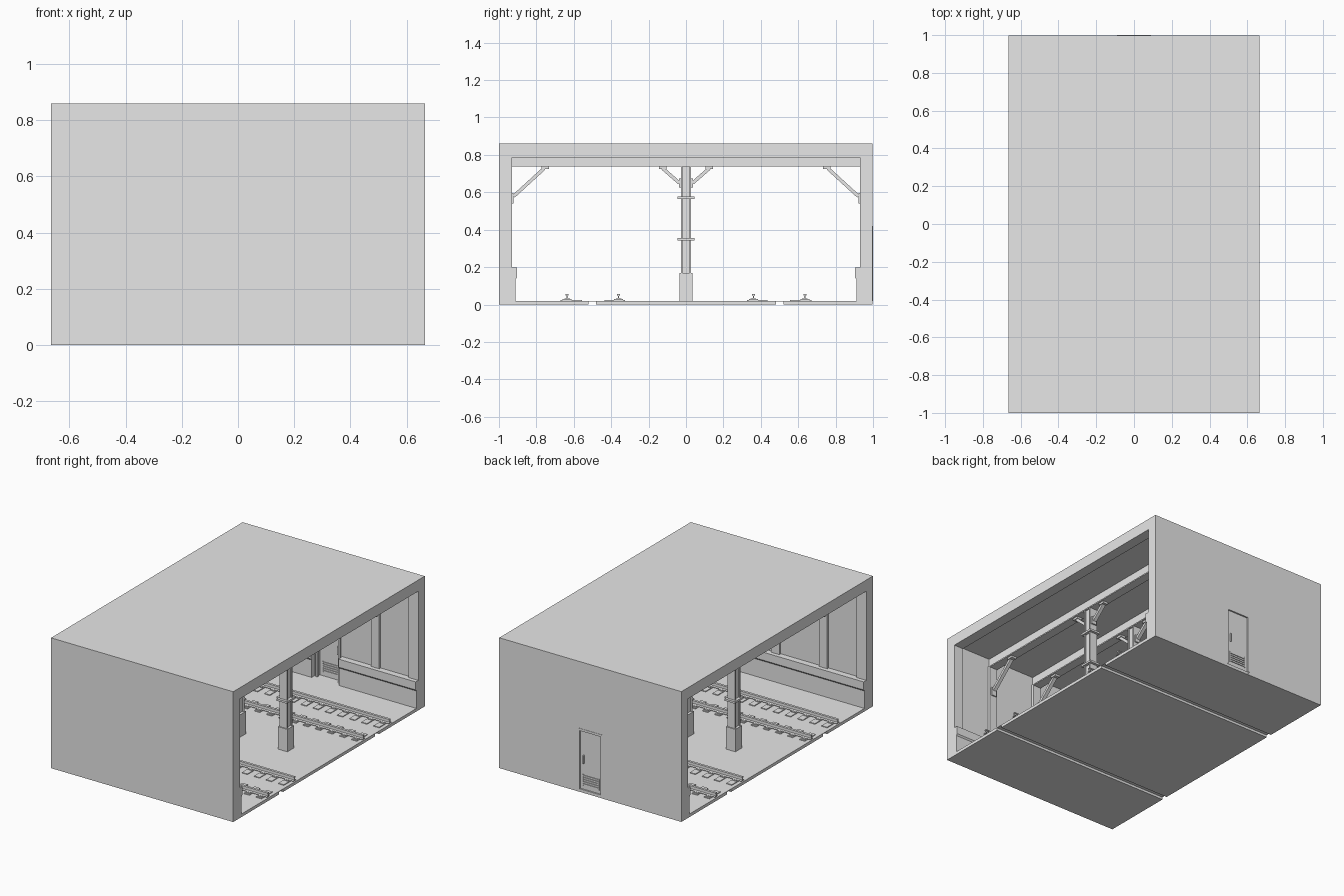
import bpy, bmesh, math
from mathutils import Vector

cube = bpy.data.objects.get("Cube")
if cube:
    bpy.data.objects.remove(cube, do_unlink=True)

grey = bpy.data.materials.new("concrete_grey")
grey.use_nodes = True
grey.diffuse_color = (0.8, 0.8, 0.8, 1)
grey.node_tree.nodes["Principled BSDF"].inputs["Base Color"].default_value = (0.8, 0.8, 0.8, 1)

END = 0.665          # half length of the hall along x
BAYS = (-0.35, 0, 0.35)


def finish(name, bm):
    bmesh.ops.recalc_face_normals(bm, faces=bm.faces)
    mesh = bpy.data.meshes.new(name)
    bm.to_mesh(mesh)
    bm.free()
    mesh.materials.append(grey)
    obj = bpy.data.objects.new(name, mesh)
    bpy.context.collection.objects.link(obj)
    return obj


def boxes(name, spans):
    """One object made of boxes, each given as x, y and z ranges."""
    bm = bmesh.new()
    for span in spans:
        made = bmesh.ops.create_cube(bm, size=1)["verts"]
        for v in made:
            v.co = Vector([(lo + hi) / 2 + c * (hi - lo) for c, (lo, hi) in zip(v.co, span)])
    return finish(name, bm)


def extrude_x(name, profile, x0, x1):
    """Extrude a y-z outline along x."""
    bm = bmesh.new()
    face = bm.faces.new([bm.verts.new((x0, y, z)) for y, z in profile])
    out = bmesh.ops.extrude_face_region(bm, geom=[face])["geom"]
    bmesh.ops.translate(bm, vec=(x1 - x0, 0, 0),
                        verts=[g for g in out if isinstance(g, bmesh.types.BMVert)])
    return finish(name, bm)


def mirrored(y0, y1, side):
    return tuple(sorted((y0 * side, y1 * side)))


# Shell: floor with a shallow groove under each track, roof and walls
floor = [(-1, 0)]
for y in (-0.5, 0.5):
    floor += [(y - 0.02, 0), (y - 0.02, 0.016), (y + 0.02, 0.016), (y + 0.02, 0)]
floor += [(1, 0), (1, 0.02), (-1, 0.02)]
floor = [(max(-0.997, min(0.997, y)), z) for y, z in floor]
extrude_x("floor_slab", floor, -END, END)
boxes("roof", [((-END, END), (-1, 0.998), (0.80, 0.86))])
boxes("front_wall", [((-END, END), (-1, -0.945), (0, 0.80))])
DOOR = 0.082
boxes("back_wall", [
    ((-END, -DOOR), (0.945, 0.998), (0, 0.80)),
    ((DOOR, END), (0.945, 0.998), (0, 0.80)),
    ((-DOOR, DOOR), (0.945, 0.998), (0.41, 0.80)),
])

# End portals frame both openings
for s, label in ((1, "left"), (-1, "right")):
    xr = mirrored(END - 0.07, END, s)
    boxes(label + "_portal", [
        (xr, (-0.95, -0.93), (0.02, 0.80)),
        (xr, (0.93, 0.95), (0.02, 0.80)),
        (xr, (-0.93, 0.93), (0.786, 0.802)),
    ])

# Low wall plinths with a lip; the back one is broken by the doorway
plinth = [(0.95, 0.02), (0.911, 0.02), (0.911, 0.135), (0.903, 0.145),
          (0.903, 0.198), (0.95, 0.198)]
extrude_x("front_plinth", [(-y, z) for y, z in plinth], -END, END)
extrude_x("back_plinth_right", plinth, -END, -0.1)
extrude_x("back_plinth_left", plinth, 0.1, END)

# Door with frame, handle and lower vent
boxes("door_leaf", [((-DOOR, DOOR), (0.97, 0.988), (0.02, 0.41))])
for y0, y1, label in ((0.99, 1.0, "outer"), (0.935, 0.95, "inner")):
    boxes(label + "_door_frame", [
        ((-0.09, -0.077), (y0, y1), (0.02, 0.42)),
        ((0.077, 0.09), (y0, y1), (0.02, 0.42)),
        ((-0.077, 0.077), (y0, y1), (0.405, 0.42)),
    ])
boxes("door_handle", [((0.05, 0.058), (0.988, 0.998), (0.19, 0.245)),
                      ((0.05, 0.058), (0.960, 0.970), (0.19, 0.245))])
slats = [((-0.06, 0.06), (0.965, 0.993), (0.05 + i * 0.014, 0.058 + i * 0.014)) for i in range(5)]
slats += [(mirrored(0.055, 0.062, s), (0.964, 0.994), (0.046, 0.118)) for s in (1, -1)]
boxes("door_vent", slats)


def brace(name, x, a, b, foot, cap):
    """Diagonal strut from a to b in the y-z plane, with two fixing plates."""
    (ay, az), (by, bz) = a, b
    n = Vector((az - bz, by - ay)).normalized() * 0.009
    strut = [(ay + n.x, az + n.y), (by + n.x, bz + n.y), (by - n.x, bz - n.y), (ay - n.x, az - n.y)]
    extrude_x(name + "_strut", strut, x - 0.012, x + 0.012)
    boxes(name + "_plates", [((x - 0.018, x + 0.018),) + foot, ((x - 0.018, x + 0.018),) + cap])


# Each bay: roof beam, wall piers, column and braces
for i, x in enumerate(BAYS):
    tag = "bay_%d_" % (i + 1)
    boxes(tag + "roof_beam", [
        ((x - 0.03, x + 0.03), (-0.945, 0.945), (0.737, 0.745)),
        ((x - 0.022, x + 0.022), (-0.945, 0.945), (0.745, 0.80)),
    ])
    low = 0.42 if x == 0 else 0.02
    boxes(tag + "wall_piers", [((x - 0.03, x + 0.03), (-0.95, -0.93), (0.02, 0.74)),
                               ((x - 0.03, x + 0.03), (0.93, 0.95), (low, 0.74))])
    boxes(tag + "column_base", [((x - 0.035, x + 0.035), (-0.035, 0.035), (0.02, 0.168))])
    boxes(tag + "column", [
        ((x - 0.028, x + 0.028), (-0.028, -0.02), (0.168, 0.737)),
        ((x - 0.028, x + 0.028), (0.02, 0.028), (0.168, 0.737)),
        ((x - 0.018, x + 0.018), (-0.02, 0.02), (0.168, 0.737)),
    ])
    boxes(tag + "column_bands", [((x - 0.038, x + 0.038), (-0.045, 0.045), (z, z + 0.013))
                                 for z in (0.342, 0.565)])
    for s, label in ((1, "back_"), (-1, "front_")):
        brace(tag + label + "column_brace", x, (0.036 * s, 0.65), (0.125 * s, 0.728),
              (mirrored(0.028, 0.038, s), (0.625, 0.675)),
              (mirrored(0.105, 0.145, s), (0.724, 0.738)))
        brace(tag + label + "wall_brace", x, (0.922 * s, 0.578), (0.758 * s, 0.728),
              (mirrored(0.922, 0.932, s), (0.54, 0.595)),
              (mirrored(0.733, 0.772, s), (0.724, 0.738)))

# Tracks: rails on short sleeper blocks
rail = [(-0.014, 0.028), (0.014, 0.028), (0.014, 0.031), (0.003, 0.034), (0.003, 0.046),
        (0.008, 0.048), (0.008, 0.055), (-0.008, 0.055), (-0.008, 0.048),
        (-0.003, 0.046), (-0.003, 0.034), (-0.014, 0.031)]
COUNT = 15
STEP = 2 * END / COUNT
for s, side in ((1, "back"), (-1, "front")):
    for y, y0, y1, label in ((0.36, 0.325, 0.437, "inner"), (0.635, 0.557, 0.67, "outer")):
        name = side + "_" + label
        extrude_x(name + "_rail", [(y * s + dy, z) for dy, z in rail], -END, END)
        blocks, plates = [], []
        for k in range(COUNT):
            x = -END + (k + 0.5) * STEP
            blocks.append(((x - 0.02, x + 0.02), mirrored(y0, y1, s), (0, 0.025)))
            plates.append(((x - 0.014, x + 0.014), mirrored(y - 0.024, y + 0.024, s), (0.024, 0.03)))
        boxes(name + "_sleepers", blocks)
        boxes(name + "_rail_plates", plates)
